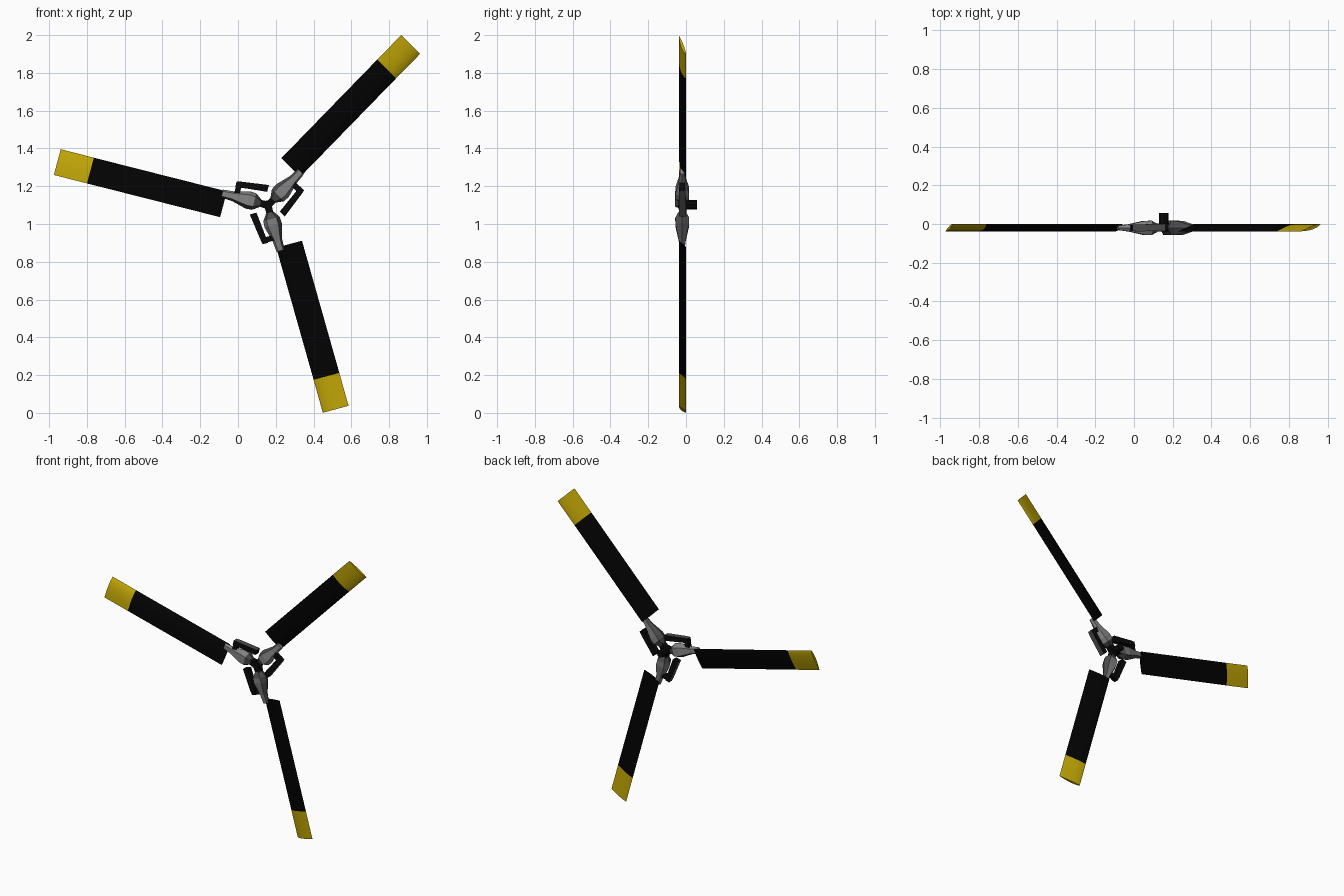
import bpy, bmesh, math
from mathutils import Vector

if "Cube" in bpy.data.objects:
    bpy.data.objects.remove(bpy.data.objects["Cube"])

HX, HZ = 0.158, 1.099         # rotor axis
ANGLES = (45, 165, 285)       # blade directions seen from the front


def material(name, rgb):
    m = bpy.data.materials.new(name)
    m.diffuse_color = (*rgb, 1)
    m.use_nodes = True
    m.node_tree.nodes["Principled BSDF"].inputs["Base Color"].default_value = m.diffuse_color
    return m


BLACK = material("blade_black", (0.0008, 0.0008, 0.0008))
YELLOW = material("tip_yellow", (0.54, 0.385, 0.002))
GREY = material("grip_grey", (0.22, 0.22, 0.225))
SHADE = material("grip_dark_grey", (0.07, 0.07, 0.072))
DARK = material("hub_dark", (0.003, 0.003, 0.003))


def place(p, angle):
    """Local (along blade, depth, across blade) to world."""
    a = math.radians(angle)
    u, y, v = p
    return Vector((HX + u * math.cos(a) - v * math.sin(a), y,
                   HZ + u * math.sin(a) + v * math.cos(a)))


def loft(name, rings, angle, mats, smooth=False, band=lambda i, j: 0):
    """Skin a row of equal-sized rings and cap both ends."""
    bm = bmesh.new()
    rows = [[bm.verts.new(place(p, angle)) for p in r] for r in rings]
    n = len(rows[0])
    for i in range(len(rows) - 1):
        for j in range(n):
            k = (j + 1) % n
            f = bm.faces.new((rows[i][j], rows[i][k], rows[i + 1][k], rows[i + 1][j]))
            f.material_index = band(i, j)
    bm.faces.new(rows[0])
    bm.faces.new(rows[-1]).material_index = band(len(rows) - 2, 0)
    bmesh.ops.recalc_face_normals(bm, faces=bm.faces)
    me = bpy.data.meshes.new(name)
    bm.to_mesh(me)
    bm.free()
    for m in mats:
        me.materials.append(m)
    ob = bpy.data.objects.new(name, me)
    bpy.context.collection.objects.link(ob)
    if smooth:
        bpy.ops.object.select_all(action='DESELECT')
        ob.select_set(True)
        bpy.context.view_layer.objects.active = ob
        bpy.ops.object.shade_smooth_by_angle(angle=math.radians(35))
    return ob


def airfoil(u, v0, chord=0.141):
    """Pitched cambered section, front side then back side."""
    def pt(t, bulge):
        return (u, -0.001 - 0.037 * t + bulge * math.sin(math.pi * t ** 0.7), v0 + chord * t)
    ts = (0, 0.06, 0.2, 0.4, 0.6, 0.8, 1)
    return [pt(t, -0.012) for t in ts] + [pt(t, 0.006) for t in ts[-2:0:-1]]


def hexagon(u, v, hv, hy, y=-0.02):
    """Section with flat front and back and ridged sides."""
    return [(u, y + hy * a, v + hv * b) for a, b in
            ((-1, -0.6), (-1, 0.6), (0, 1), (1, 0.6), (1, -0.6), (0, -1))]


def slab(u, v0, v1, y0, y1):
    return [(u, y0, v0), (u, y0, v1), (u, y1, v1), (u, y1, v0)]


for i, ang in enumerate(ANGLES, 1):
    # blade with yellow tip
    loft(f"blade_{i}", [airfoil(0.228, -0.015), airfoil(0.955, -0.005), airfoil(1.136, -0.003)],
         ang, [BLACK, YELLOW], True, lambda r, j: r)
    # grip: light body, darker hub end and trailing side
    loft(f"blade_grip_{i}", [hexagon(0.04, 0.0, 0.02, 0.02), hexagon(0.075, 0.0, 0.045, 0.037),
                             hexagon(0.11, 0.0, 0.047, 0.036), hexagon(0.19, 0.001, 0.026, 0.019),
                             hexagon(0.25, 0.003, 0.022, 0.011)], ang, [GREY, SHADE], False,
         lambda r, j: 1 if r == 0 or j in (1, 2) else 0)
    # hub arm
    loft(f"hub_arm_{i}", [slab(0.0, -0.02, 0.02, -0.038, 0.005),
                          slab(0.07, -0.017, 0.017, -0.034, -0.002)], ang, [DARK])
    # pitch arm beside the grip, grey on its outer edge, with a hook back to the grip
    loft(f"pitch_arm_{i}", [slab(0.022, -0.105, -0.068, -0.036, 0.0),
                            slab(0.165, -0.085, -0.053, -0.038, -0.002),
                            slab(0.192, -0.08, -0.05, -0.036, -0.004)], ang, [DARK, SHADE], False,
         lambda r, j: int(j == 3))
    loft(f"pitch_hook_{i}", [slab(0.16, -0.066, -0.012, -0.034, -0.006),
                             slab(0.189, -0.06, -0.012, -0.034, -0.006)], ang, [DARK, SHADE], False,
         lambda r, j: 0)

# mast stub at the back
ring = [(0.024 * math.cos(k * math.pi / 4), 0.024 * math.sin(k * math.pi / 4)) for k in range(8)]
loft("mast_stub", [[(a - 0.004, y, b + 0.003) for a, b in ring] for y in (-0.04, 0.058)], 0, [DARK])
